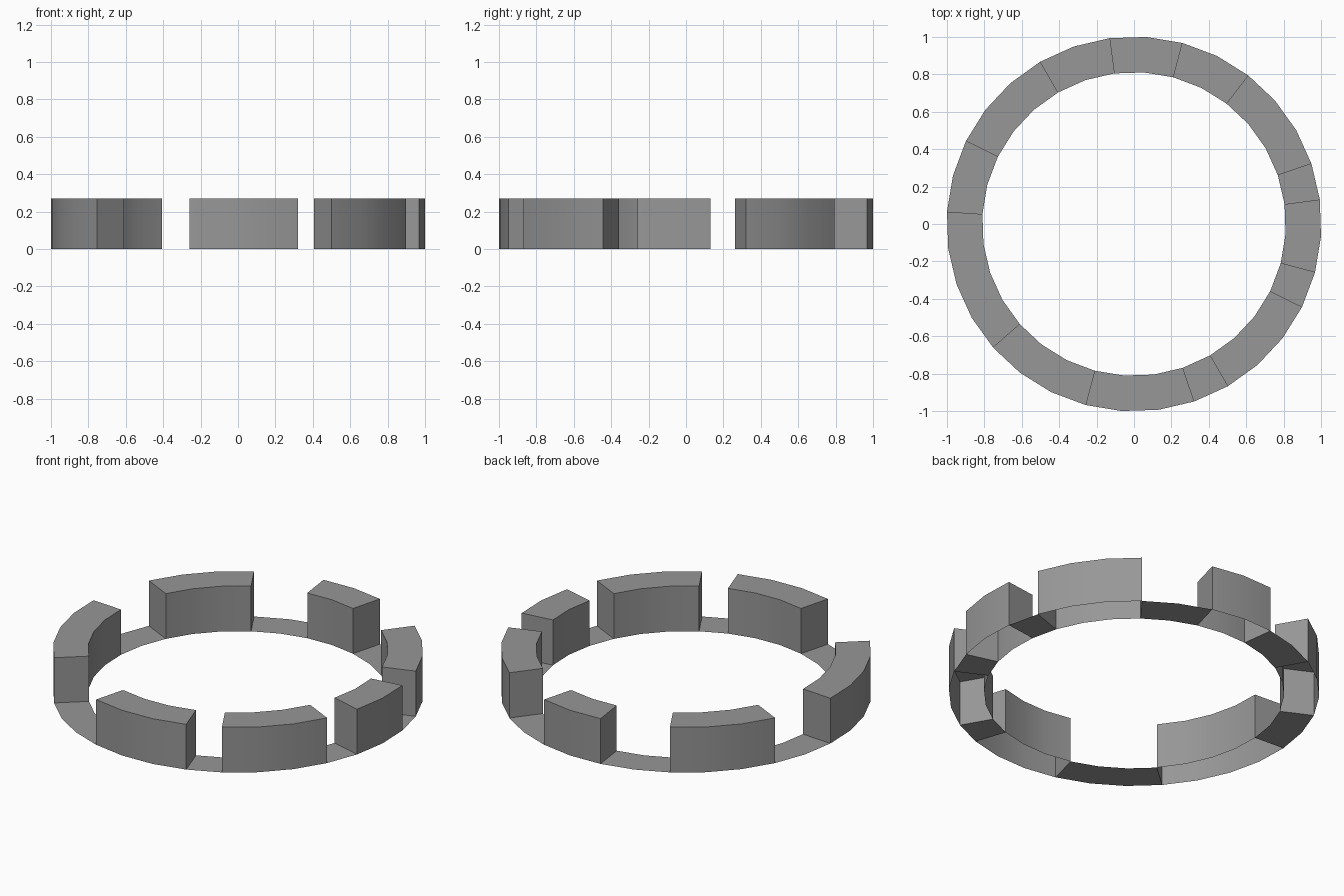
import bpy, bmesh, math

if "Cube" in bpy.data.objects:
    bpy.data.objects.remove(bpy.data.objects["Cube"])

SEGMENTS = 32
OFFSET = math.radians(7.5)
R_OUT, R_IN, HEIGHT = 1.002, 0.812, 0.27
# raised blocks as (first segment, number of segments)
BLOCKS = [(1, 3), (6, 2), (10, 3), (15, 4), (22, 3), (26, 3), (30, 2)]

bm = bmesh.new()

# flat ring sheet on the ground
def circle(r):
    step = 2 * math.pi / SEGMENTS
    return [bm.verts.new((r * math.cos(OFFSET + i * step),
                          r * math.sin(OFFSET + i * step), 0))
            for i in range(SEGMENTS)]

outer, inner = circle(R_OUT), circle(R_IN)
faces = []
for i in range(SEGMENTS):
    j = (i + 1) % SEGMENTS
    faces.append(bm.faces.new((outer[i], outer[j], inner[j], inner[i])))

# raise each block out of the sheet, leaving it hollow and open below
for start, count in BLOCKS:
    region = [faces[(start + k) % SEGMENTS] for k in range(count)]
    ext = bmesh.ops.extrude_face_region(bm, geom=region)["geom"]
    for v in ext:
        if isinstance(v, bmesh.types.BMVert):
            v.co.z = HEIGHT
    bmesh.ops.delete(bm, geom=[f for f in region if f.is_valid], context='FACES_ONLY')

bm.normal_update()
bmesh.ops.recalc_face_normals(bm, faces=bm.faces[:])
# keep the sheet facing up
if sum(f.normal.z for f in bm.faces) < 0:
    bmesh.ops.reverse_faces(bm, faces=bm.faces[:])

mesh = bpy.data.meshes.new("notched_ring")
bm.to_mesh(mesh)
bm.free()
ring = bpy.data.objects.new("notched_ring", mesh)
bpy.context.collection.objects.link(ring)

# dark grey finish
dark = bpy.data.materials.new("dark_grey")
dark.diffuse_color = (0.31, 0.31, 0.31, 1)
dark.use_nodes = True
dark.node_tree.nodes["Principled BSDF"].inputs["Base Color"].default_value = dark.diffuse_color
mesh.materials.append(dark)

# smooth curved walls, sharp corners
bpy.context.view_layer.objects.active = ring
ring.select_set(True)
bpy.ops.object.shade_smooth_by_angle(angle=math.radians(30))
